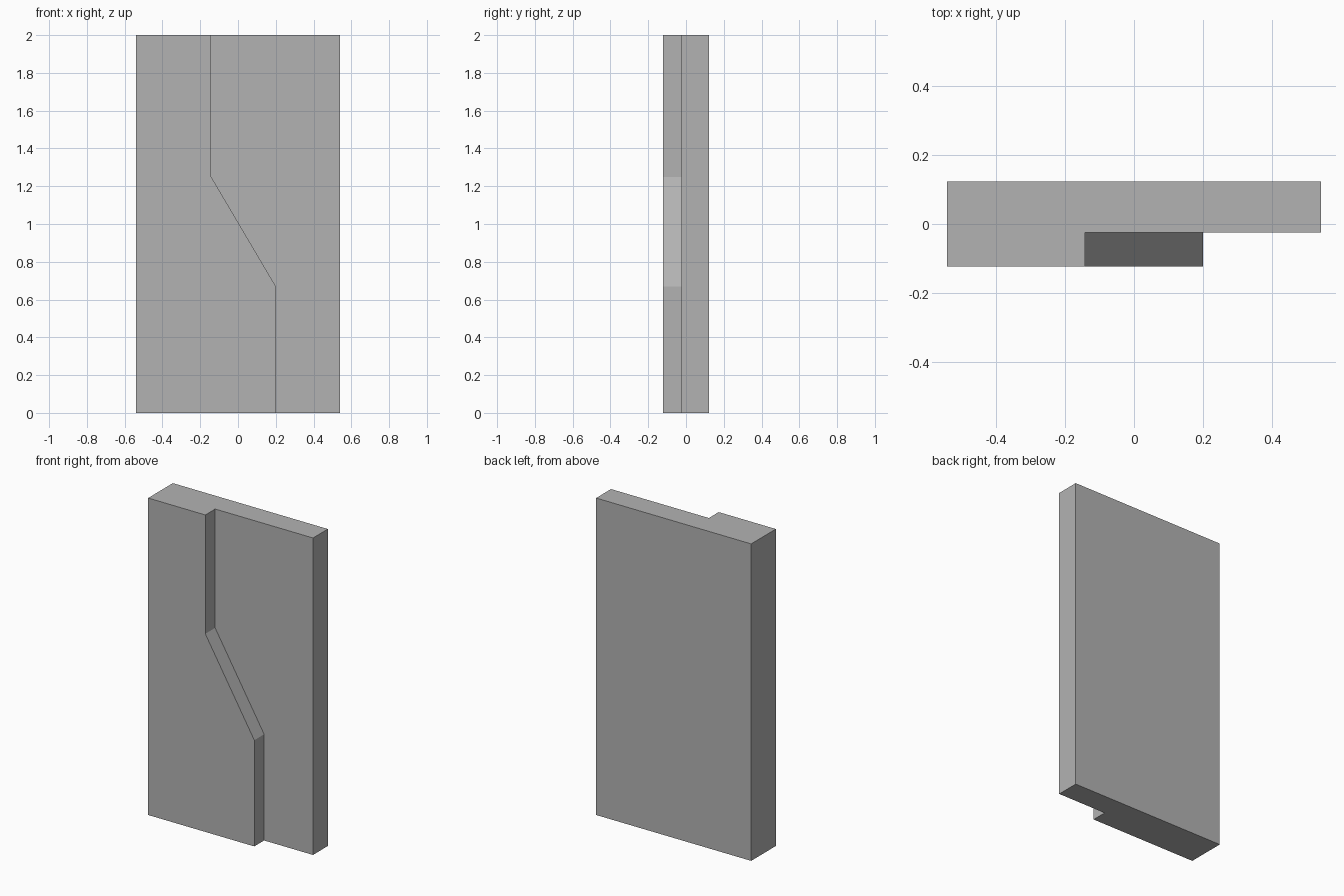
import bpy
import bmesh
from mathutils import Vector

cube = bpy.data.objects.get("Cube")
if cube:
    bpy.data.objects.remove(cube, do_unlink=True)

HALF_W, HEIGHT = 0.541, 2.0
BACK, STEP, FRONT = 0.123, -0.025, -0.123

grey = bpy.data.materials.new("plain grey")
grey.use_nodes = True
colour = (0.45, 0.45, 0.45, 1)
grey.diffuse_color = colour
grey.node_tree.nodes["Principled BSDF"].inputs["Base Color"].default_value = colour


def extrude(bm, faces, depth):
    """Extrude faces along y and return the new cap faces."""
    result = bmesh.ops.extrude_face_region(bm, geom=faces)["geom"]
    verts = [g for g in result if isinstance(g, bmesh.types.BmVert)] \
        if hasattr(bmesh.types, "BmVert") else \
        [g for g in result if isinstance(g, bmesh.types.BMVert)]
    bmesh.ops.translate(bm, verts=verts, vec=Vector((0, depth, 0)))
    return [g for g in result if isinstance(g, bmesh.types.BMFace)]


# Panel outline, split by the cranked step line
bm = bmesh.new()
point = lambda x, z: bm.verts.new((x, BACK, z))
step_line = [point(x, z) for x, z in
             [(0.2, 0), (0.2, 0.67), (-0.142, 1.25), (-0.142, HEIGHT)]]
left_side = [point(-HALF_W, HEIGHT), point(-HALF_W, 0)]
right_side = [point(HALF_W, HEIGHT), point(HALF_W, 0)]
raised = bm.faces.new(step_line + left_side)
lower = bm.faces.new(step_line + right_side)
lower.normal_flip()

# Back slab, then the raised portion of the front
caps = extrude(bm, [raised, lower], STEP - BACK)
raised_cap = min(caps, key=lambda f: f.calc_center_median().x)
extrude(bm, [raised_cap], FRONT - STEP)

# Close the back and merge the coplanar faces
bmesh.ops.holes_fill(bm, edges=[e for e in bm.edges if e.is_boundary], sides=0)
bmesh.ops.dissolve_limit(bm, angle_limit=0.01, verts=bm.verts, edges=bm.edges)
bmesh.ops.recalc_face_normals(bm, faces=bm.faces)

mesh = bpy.data.meshes.new("stepped_panel")
bm.to_mesh(mesh)
bm.free()
mesh.materials.append(grey)
panel = bpy.data.objects.new("stepped_panel", mesh)
bpy.context.collection.objects.link(panel)
